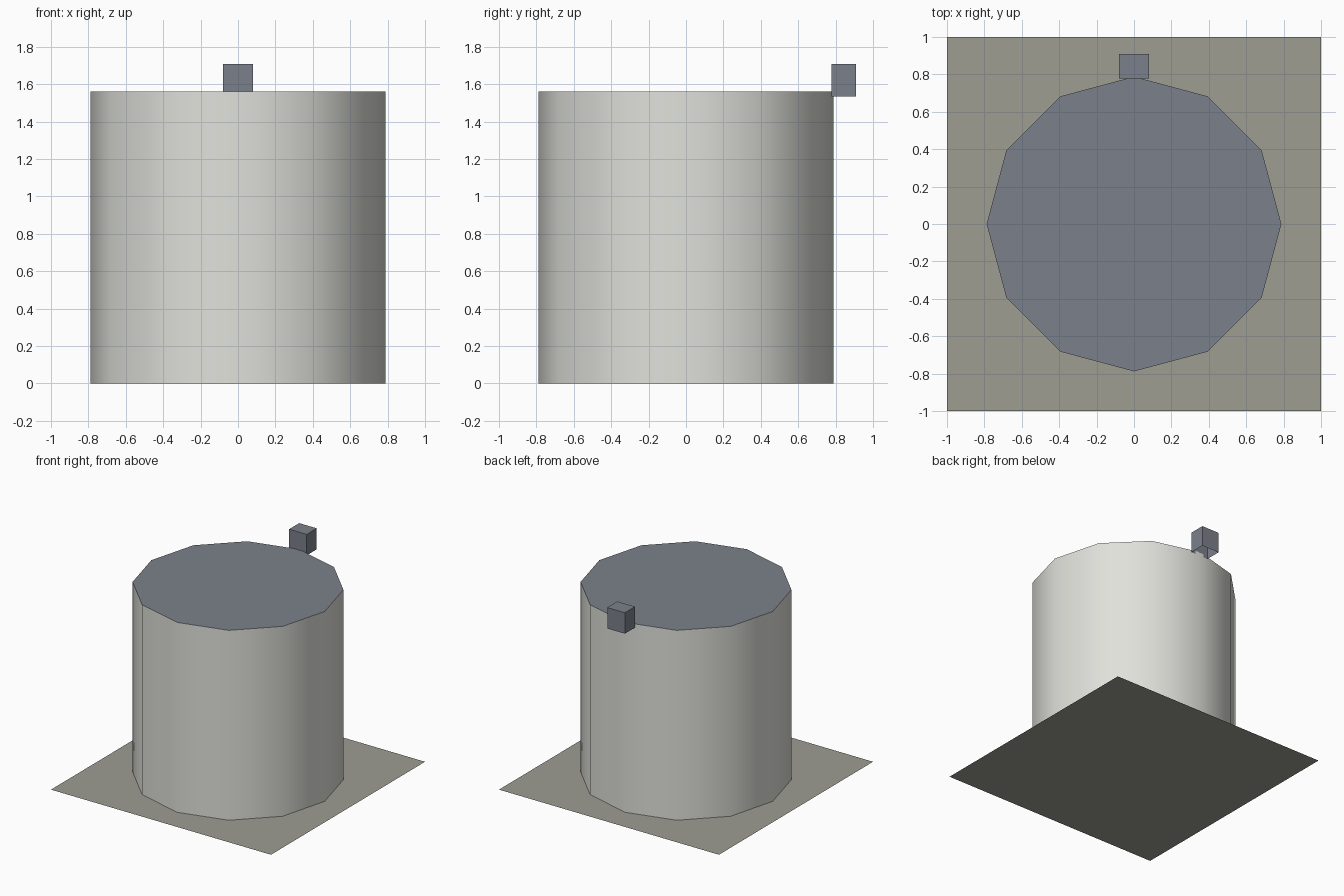
import bpy, bmesh, math

if "Cube" in bpy.data.objects:
    bpy.data.objects.remove(bpy.data.objects["Cube"])


def material(name, rgb):
    m = bpy.data.materials.new(name)
    m.diffuse_color = (*rgb, 1)
    m.use_nodes = True
    m.node_tree.nodes["Principled BSDF"].inputs["Base Color"].default_value = m.diffuse_color
    return m


pale = material("pale_wall", (0.75, 0.75, 0.71))
slate = material("slate_roof", (0.198, 0.216, 0.254))
paving = material("grey_paving", (0.337, 0.337, 0.288))


def add_object(name, bm, mats):
    mesh = bpy.data.meshes.new(name)
    bm.to_mesh(mesh)
    bm.free()
    for m in mats:
        mesh.materials.append(m)
    ob = bpy.data.objects.new(name, mesh)
    bpy.context.collection.objects.link(ob)
    return ob


def extrude_up(bm, verts, height):
    """Raise an outline into walls with a top and an open underside."""
    base = bm.faces.new(verts)
    ext = bmesh.ops.extrude_face_region(bm, geom=[base], use_keep_orig=True)
    top = [v for v in ext["geom"] if isinstance(v, bmesh.types.BMVert)]
    bmesh.ops.translate(bm, verts=top, vec=(0, 0, height))
    bmesh.ops.delete(bm, geom=[base], context="FACES_ONLY")
    bmesh.ops.recalc_face_normals(bm, faces=bm.faces)
    bm.normal_update()


# Square ground slab, a single flat sheet
bm = bmesh.new()
bmesh.ops.create_grid(bm, x_segments=1, y_segments=1, size=1.0)
add_object("ground_slab", bm, [paving])

# Twelve-sided tank with smooth walls and a flat slate roof
bm = bmesh.new()
ring = [bm.verts.new((0.788 * math.cos(i * math.tau / 12),
                      0.788 * math.sin(i * math.tau / 12), 0)) for i in range(12)]
extrude_up(bm, ring, 1.56)
for f in bm.faces:
    f.material_index = 1 if f.normal.z > 0.5 else 0
tank = add_object("tank", bm, [pale, slate])
bpy.context.view_layer.objects.active = tank
tank.select_set(True)
bpy.ops.object.shade_smooth_by_angle(angle=math.radians(45))

# Small box at the back rim, open underneath
bm = bmesh.new()
outline = [bm.verts.new((x, y, 1.535)) for x, y in
           ((-0.08, 0.777), (0.08, 0.777), (0.08, 0.908), (-0.08, 0.908))]
extrude_up(bm, outline, 0.172)
add_object("rim_box", bm, [slate])
